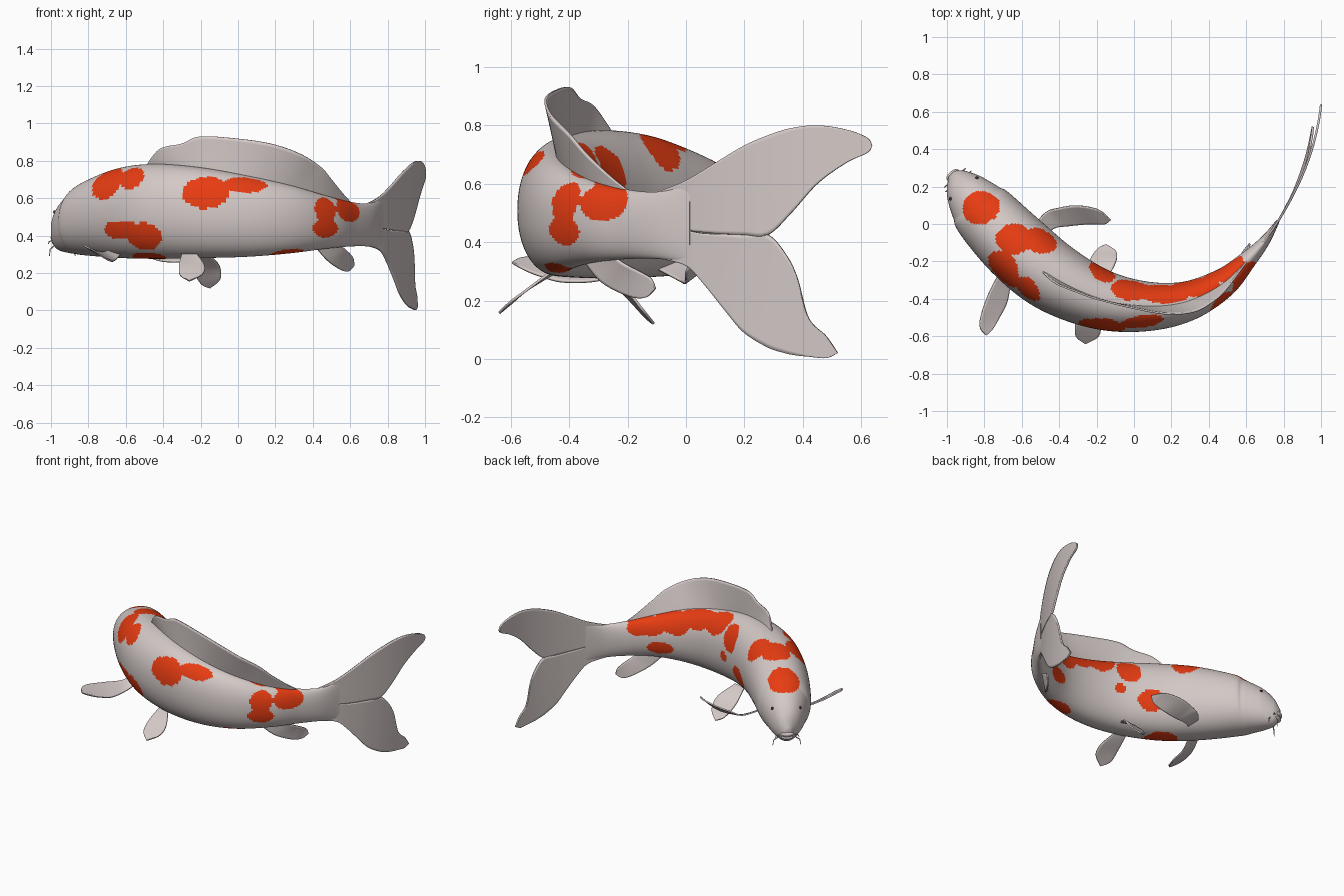
import bpy, bmesh, math
from mathutils import Vector

if "Cube" in bpy.data.objects:
    bpy.data.objects.remove(bpy.data.objects["Cube"])


def material(name, rgb):
    m = bpy.data.materials.new(name)
    m.diffuse_color = (*rgb, 1)
    m.use_nodes = True
    m.node_tree.nodes["Principled BSDF"].inputs["Base Color"].default_value = m.diffuse_color
    return m


WHITE = material("pearl_white", (0.66, 0.59, 0.575))
ORANGE = material("orange_red", (0.80, 0.045, 0.006))
DARK = material("eye_dark", (0.03, 0.03, 0.03))


def spline(pts, t):
    """Smooth curve through points, t counted in points."""
    n = len(pts) - 1
    t = min(max(t, 0), n)
    i = min(int(t), n - 1)
    f = t - i
    p0, p1, p2, p3 = (pts[min(max(k, 0), n)] for k in (i - 1, i, i + 1, i + 2))
    return [0.5 * (2 * b + (c - a) * f + (2 * a - 5 * b + 4 * c - d) * f * f
            + (3 * b - a - 3 * c + d) * f ** 3) for a, b, c, d in zip(p0, p1, p2, p3)]


def finish(name, bm, mats):
    bmesh.ops.recalc_face_normals(bm, faces=bm.faces)
    me = bpy.data.meshes.new(name)
    bm.to_mesh(me)
    bm.free()
    ob = bpy.data.objects.new(name, me)
    bpy.context.collection.objects.link(ob)
    for m in mats:
        me.materials.append(m)
    bpy.ops.object.select_all(action='DESELECT')
    ob.select_set(True)
    bpy.context.view_layer.objects.active = ob
    bpy.ops.object.shade_smooth_by_angle(angle=math.radians(50))
    return ob


# Body stations from nose to tail root: x, y, half width, top z, bottom z
STATIONS = [
    (-.977, .268, .022, .43, .365), (-.95, .24, .066, .51, .325), (-.91, .19, .108, .58, .31),
    (-.85, .115, .146, .64, .30), (-.795, .05, .172, .69, .293), (-.62, -.13, .19, .762, .28),
    (-.43, -.285, .187, .783, .276), (-.19, -.40, .162, .763, .28), (.05, -.44, .135, .72, .287),
    (.275, -.415, .108, .67, .305), (.47, -.32, .08, .613, .33), (.60, -.20, .05, .58, .342),
    (.70, -.09, .028, .573, .342), (.77, .017, .009, .60, .33)]


def surface(t, a):
    """Point on the body; a = 0 is the fish's right side, pi/2 the back."""
    x, y, w, zt, zb = spline(STATIONS, t)
    p, q = spline(STATIONS, t - .05), spline(STATIONS, t + .05)
    d = Vector((q[0] - p[0], q[1] - p[1], 0)).normalized()
    side = Vector((-d.y, d.x, 0))
    c, s = (math.copysign(abs(v) ** .94, v) for v in (math.cos(a), math.sin(a)))
    return Vector((x, y, (zt + zb) / 2)) + side * w * c + Vector((0, 0, (zt - zb) / 2 * s))


# Orange markings as ellipsoids that colour the skin: centre and radii
PATCHES = [
    (-.82, .09, .66, .105, .095, .12),                                      # forehead
    (-.64, -.08, .74, .10, .085, .10), (-.50, -.09, .72, .095, .075, .11),  # shoulder
    (-.68, -.23, .67, .11, .12, .10), (-.56, -.33, .70, .075, .10, .065),
    (-.50, -.42, .395, .10, .14, .075), (-.62, -.36, .43, .11, .14, .052),  # lower flank
    (-.17, -.54, .63, .13, .09, .09), (.04, -.55, .675, .13, .10, .045),    # middle flank
    (.46, -.40, .535, .07, .08, .07), (.57, -.27, .535, .11, .10, .065),    # rear flank
    (.46, -.40, .44, .08, .10, .05),
    (-.17, -.25, .65, .075, .095, .10), (-.03, -.36, .66, .13, .065, .11),  # far side band
    (.15, -.38, .63, .15, .058, .11), (.33, -.335, .60, .13, .07, .09),
    (.47, -.25, .57, .13, .075, .07),
    (.27, -.44, .30, .11, .06, .034), (-.48, -.32, .28, .11, .12, .03),     # belly
    (-.29, -.17, .44, .09, .09, .07), (-.11, -.27, .50, .04, .04, .035),    # far flank
    (.39, -.27, .42, .09, .07, .045)]


def is_orange(p):
    return any(sum(((p[k] - e[k]) / e[k + 3]) ** 2 for k in range(3)) < 1 for e in PATCHES)


# Body
NU, NA = 260, 96
bm = bmesh.new()
rings = []
for i in range(NU + 1):
    t = i / NU * (len(STATIONS) - 1)
    rings.append([bm.verts.new(surface(t, 2 * math.pi * j / NA)) for j in range(NA)])
for r, s in zip(rings, rings[1:]):
    for j in range(NA):
        k = (j + 1) % NA
        f = bm.faces.new((r[j], r[k], s[k], s[j]))
        f.material_index = int(is_orange(f.calc_center_median()))
bm.faces.new(rings[0])
bm.faces.new(rings[-1])
finish("body", bm, (WHITE, ORANGE))


def fin(name, edge_a, edge_b, thick=.009, n=48, m=12):
    """Thin sheet spanned between two smooth edges, thickest along its middle."""
    bm = bmesh.new()
    rows = []
    for i in range(n + 1):
        a, b = (Vector(spline(e, i / n * (len(e) - 1))) for e in (edge_a, edge_b))
        rows.append([bm.verts.new(a.lerp(b, j / m)) for j in range(m + 1)])
    for r, s in zip(rows, rows[1:]):
        for j in range(m):
            bm.faces.new((r[j], r[j + 1], s[j + 1], s[j]))
    bmesh.ops.remove_doubles(bm, verts=bm.verts, dist=.0004)
    ob = finish(name, bm, (WHITE,))
    mod = ob.modifiers.new("thickness", 'SOLIDIFY')
    mod.thickness, mod.offset = thick, 0


# Dorsal fin, rooted along the back and leaning outward
top = [(-.50, -.245, .76), (-.42, -.315, .862), (-.30, -.365, .892), (-.20, -.40, .93),
       (0, -.45, .918), (.18, -.48, .89), (.33, -.465, .838), (.44, -.40, .77),
       (.50, -.34, .70), (.56, -.26, .625), (.61, -.19, .57)]
root = [surface(5.7 + .53 * k, math.pi / 2) - Vector((0, 0, .02)) for k in range(11)]
fin("dorsal_fin", root, top, n=80)


# Tail fin: two lobes on a common bend
def bend(yz):
    return [(.76 + .65 * y - .43 * y * y - .12 * max(0, .43 - z) * max(0, y), y, z) for y, z in yz]


ys = (-.1, 0, .1, .2, .28, .36, .45, .55, .62, .638)
fin("tail_upper_lobe",
    bend(zip(ys, (.57, .61, .67, .73, .765, .79, .80, .785, .758, .73))),
    bend(zip(ys, (.45, .44, .43, .425, .425, .50, .60, .672, .705, .73))), .012, 80, 24)
ys = (-.1, 0, .06, .14, .2, .28, .34, .38, .42, .48, .52)
fin("tail_lower_lobe",
    bend(zip(ys, (.45, .44, .43, .427, .425, .425, .36, .28, .14, .078, .02))),
    bend(zip(ys, (.345, .32, .26, .16, .09, .04, .02, .012, .008, .003, .02))), .012, 80, 24)

# Paired and anal fins: leading edge, trailing edge
fin("pectoral_fin_left",
    [(-.68, -.17, .33), (-.72, -.26, .31), (-.78, -.38, .325), (-.82, -.50, .345),
     (-.82, -.56, .345), (-.79, -.595, .33)],
    [(-.62, -.20, .31), (-.655, -.30, .27), (-.68, -.42, .265), (-.72, -.50, .285),
     (-.755, -.56, .31), (-.79, -.595, .33)])
fin("pectoral_fin_right",
    [(-.57, -.06, .34), (-.48, .055, .31), (-.40, .085, .325), (-.30, .097, .34),
     (-.19, .075, .345), (-.125, .02, .33)],
    [(-.53, -.10, .31), (-.43, -.025, .27), (-.35, -.01, .26), (-.25, 0, .265),
     (-.16, 0, .295), (-.125, .02, .33)])
fin("pelvic_fin_left",
    [(-.30, -.44, .30), (-.315, -.54, .24), (-.31, -.60, .19), (-.26, -.64, .157)],
    [(-.22, -.46, .30), (-.18, -.54, .24), (-.19, -.60, .195), (-.26, -.64, .157)])
fin("pelvic_fin_right",
    [(-.24, -.30, .30), (-.24, -.21, .22), (-.20, -.14, .145), (-.15, -.11, .12)],
    [(-.16, -.32, .30), (-.10, -.21, .24), (-.095, -.15, .17), (-.15, -.11, .12)])
fin("anal_fin",
    [(.41, -.355, .345), (.48, -.29, .265), (.55, -.20, .217), (.59, -.14, .21), (.62, -.105, .24)],
    [(.54, -.255, .355), (.575, -.21, .325), (.60, -.16, .30), (.615, -.12, .275), (.62, -.105, .24)])


def ball(name, loc, scale, mat, turn=0):
    bpy.ops.mesh.primitive_uv_sphere_add(segments=24, ring_count=14, location=loc, rotation=(0, 0, turn))
    ob = bpy.context.object
    ob.name, ob.scale = name, scale
    ob.data.materials.append(mat)
    bpy.ops.object.shade_smooth()


# Lips, eyes and barbels
HEADING = math.atan2(.77, -.64)
ball("upper_lip", (-.968, .262, .388), (.022, .042, .016), WHITE, HEADING)
ball("lower_lip", (-.963, .256, .362), (.022, .038, .014), WHITE, HEADING)
for label, a in (("right", .62), ("left", math.pi - .62)):
    ball("eye_" + label, surface(2, a), (.009, .009, .009), DARK)
    sgn = 1 if label == "right" else -1
    out = Vector((.77, .64, 0)) * -sgn * (1 if surface(2, 0).x < -.91 else -1)
    for kind, t, low, reach, drop in (("long", 1.3, .75, .03, .06), ("short", .8, .45, .025, .02)):
        start = surface(t, -low if sgn > 0 else math.pi + low)
        cu = bpy.data.curves.new("barbel", 'CURVE')
        cu.dimensions, cu.bevel_depth, cu.bevel_resolution = '3D', .0045, 2
        sp = cu.splines.new('POLY')
        sp.points.add(2)
        for k, (o, d) in enumerate(((-.01, 0), (reach * .8, drop * .4), (reach, drop))):
            sp.points[k].co = (*(start + out * o - Vector((0, 0, d))), 1)
            sp.points[k].radius = 1 - .3 * k
        ob = bpy.data.objects.new(f"{kind}_barbel_{label}", cu)
        bpy.context.collection.objects.link(ob)
        cu.materials.append(WHITE)
        bpy.ops.object.select_all(action='DESELECT')
        ob.select_set(True)
        bpy.context.view_layer.objects.active = ob
        bpy.ops.object.convert(target='MESH')
